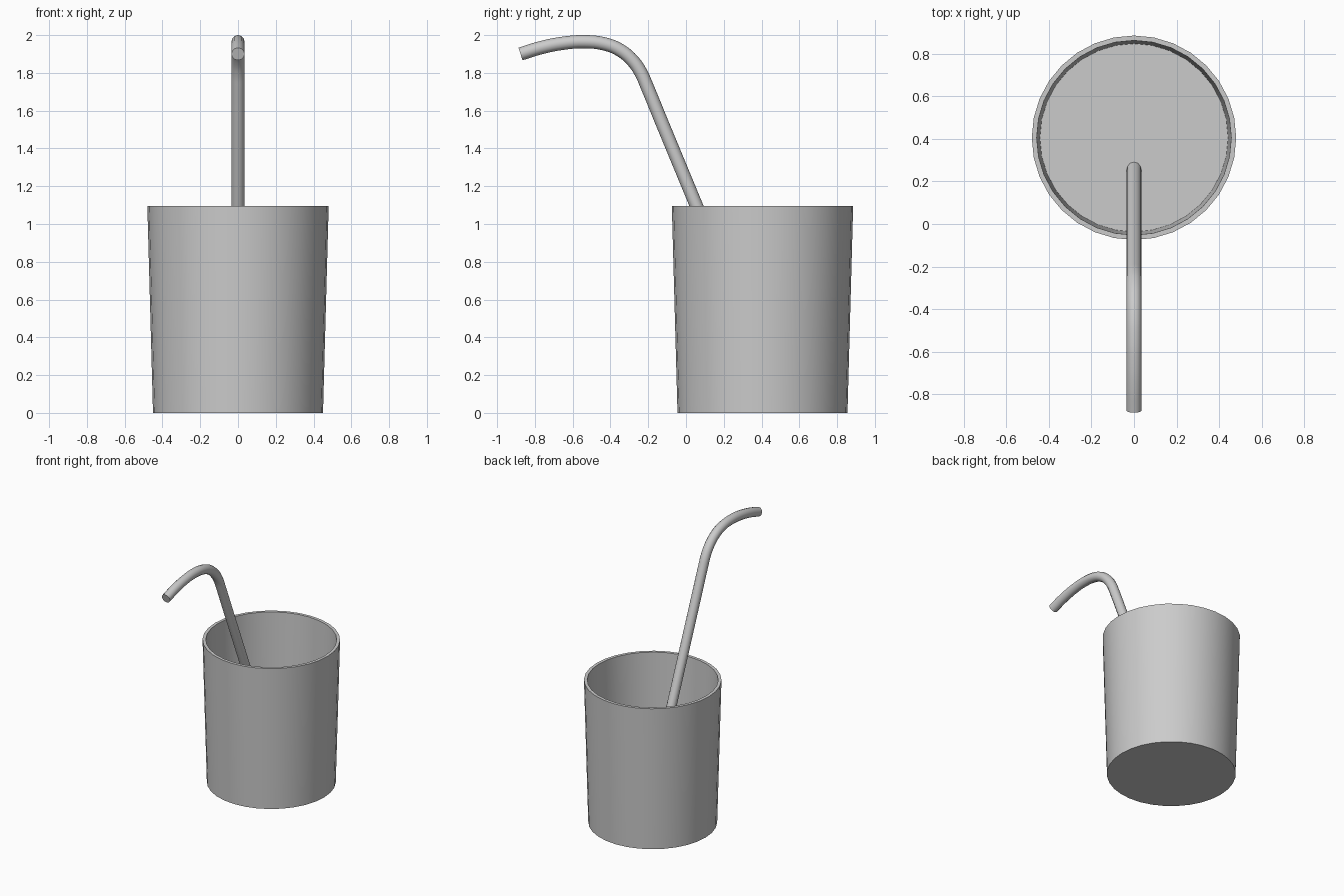
import bpy, bmesh, math

if "Cube" in bpy.data.objects:
    bpy.data.objects.remove(bpy.data.objects["Cube"])

CUP_Y = 0.405
SIDES = 32


def lathe(name, profile):
    """Revolve (radius, z) points around the cup axis; radius 0 closes the end."""
    bm = bmesh.new()
    rings = []
    for r, z in profile:
        if r == 0:
            rings.append([bm.verts.new((0, CUP_Y, z))] * SIDES)
        else:
            angles = [2 * math.pi * i / SIDES for i in range(SIDES)]
            rings.append([bm.verts.new((r * math.cos(a), CUP_Y + r * math.sin(a), z))
                          for a in angles])
    for low, high in zip(rings, rings[1:]):
        for i in range(SIDES):
            j = (i + 1) % SIDES
            corners = list(dict.fromkeys([low[i], low[j], high[j], high[i]]))
            bm.faces.new(corners)
    bmesh.ops.recalc_face_normals(bm, faces=bm.faces)
    mesh = bpy.data.meshes.new(name)
    bm.to_mesh(mesh)
    bm.free()
    obj = bpy.data.objects.new(name, mesh)
    bpy.context.collection.objects.link(obj)
    return obj


def smooth(obj):
    bpy.ops.object.select_all(action='DESELECT')
    obj.select_set(True)
    bpy.context.view_layer.objects.active = obj
    if obj.type == 'CURVE':
        bpy.ops.object.convert(target='MESH')
    bpy.ops.object.shade_smooth_by_angle(angle=math.radians(35))


# Tapered cup with a thin wall and a floor
cup = lathe("cup", [(0, 0), (0.45, 0), (0.48, 1.095), (0.457, 1.095),
                    (0.425, 0.06), (0, 0.06)])
smooth(cup)

# Drink filling the lower part of the cup
drink = lathe("drink", [(0, 0.08), (0.426, 0.08), (0.442, 0.62), (0, 0.62)])
smooth(drink)

# Bent drinking straw as a bevelled curve, path given as (y, z)
path = [(0.44, 0.17), (-0.13, 1.543), (-0.207, 1.73), (-0.238, 1.80), (-0.28, 1.862),
        (-0.345, 1.918), (-0.43, 1.953), (-0.54, 1.965), (-0.65, 1.957),
        (-0.77, 1.933), (-0.876, 1.90)]
curve = bpy.data.curves.new("straw", 'CURVE')
curve.dimensions = '3D'
curve.bevel_depth = 0.035
curve.bevel_resolution = 4
curve.use_fill_caps = True
curve.resolution_u = 4
spline = curve.splines.new('BEZIER')
spline.bezier_points.add(len(path) - 1)
for point, (y, z) in zip(spline.bezier_points, path):
    point.co = (0, y, z)
    point.handle_left_type = point.handle_right_type = 'AUTO'
straw = bpy.data.objects.new("straw", curve)
bpy.context.collection.objects.link(straw)
smooth(straw)
